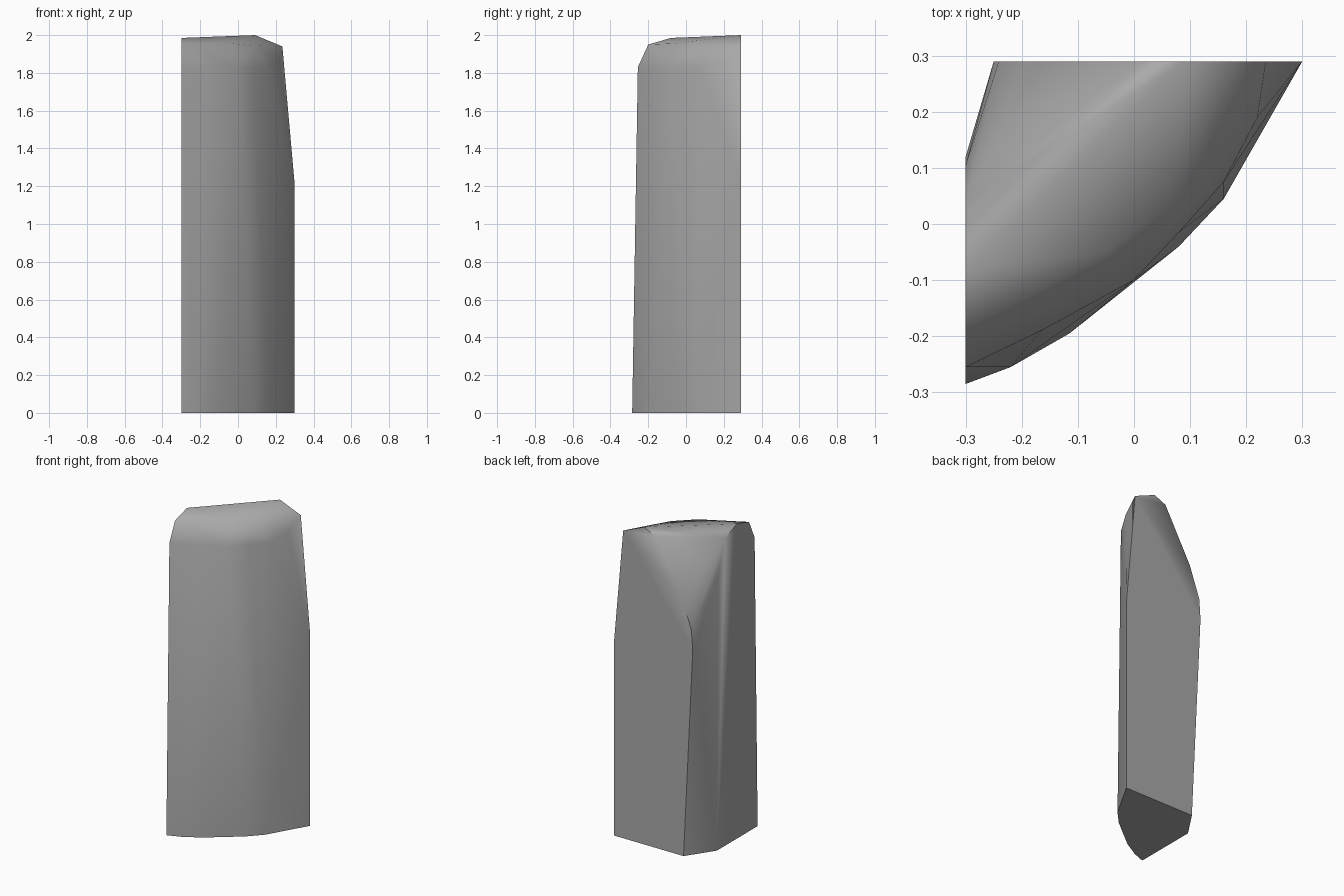
import bpy, bmesh, math

cube = bpy.data.objects.get("Cube")
if cube:
    bpy.data.objects.remove(cube, do_unlink=True)

stone = bpy.data.materials.new("grey stone")
stone.use_nodes = True
GREY = (0.4, 0.4, 0.4, 1)
stone.diffuse_color = GREY
stone.node_tree.nodes["Principled BSDF"].inputs["Base Color"].default_value = GREY

SIDE, BACK = -0.3, 0.29   # planes of the two flat cut sides

# curved front: footprint and shoulder outlines (x, y)
foot = [(SIDE, -.285), (-.22, -.255), (-.115, -.195), (.08, -.04), (.16, .045)]
shoulder = [(SIDE, -.255), (-.165, -.19), (0, -.1), (.08, -.015), (.16, .075)]
points = [(x, y, 0) for x, y in foot]
points += [(x, y, 1.83) for x, y in shoulder]

# flat back outline (x, z)
back = [(-.186, 0), (-.25, 1.31), (-.241, 1.44), (-.171, 1.635), (.01, 1.965),
        (.09, 2), (.235, 1.94), (.3, 1.21), (.3, 0)]
points += [(x, BACK, z) for x, z in back]

# flat side outline (y, z)
side = [(-.2, 1.95), (-.08, 1.985), (.04, 1.94), (.105, 1.75), (.12, 1.3), (.12, 0)]
points += [(SIDE, y, z) for y, z in side]

# ridge along the front of the top, and the sloping right shoulder
points += [(-.05, -.05, 1.957), (.08, .04, 1.945), (.22, .19, 1.87)]

# the stone is the convex skin around these outlines
bm = bmesh.new()
for p in points:
    bm.verts.new(p)
hull = bmesh.ops.convex_hull(bm, input=bm.verts[:])
loose = {g for g in hull["geom_interior"] + hull["geom_unused"]
         if isinstance(g, bmesh.types.BMVert)}
bmesh.ops.delete(bm, geom=list(loose), context="VERTS")
bmesh.ops.dissolve_limit(bm, angle_limit=math.radians(1),
                         verts=bm.verts[:], edges=bm.edges[:])
bmesh.ops.recalc_face_normals(bm, faces=bm.faces[:])

mesh = bpy.data.meshes.new("stone_pillar")
bm.to_mesh(mesh)
bm.free()
mesh.materials.append(stone)
pillar = bpy.data.objects.new("stone_pillar", mesh)
bpy.context.collection.objects.link(pillar)
bpy.ops.object.select_all(action="DESELECT")
pillar.select_set(True)
bpy.context.view_layer.objects.active = pillar
bpy.ops.object.shade_smooth_by_angle(angle=math.radians(45))
